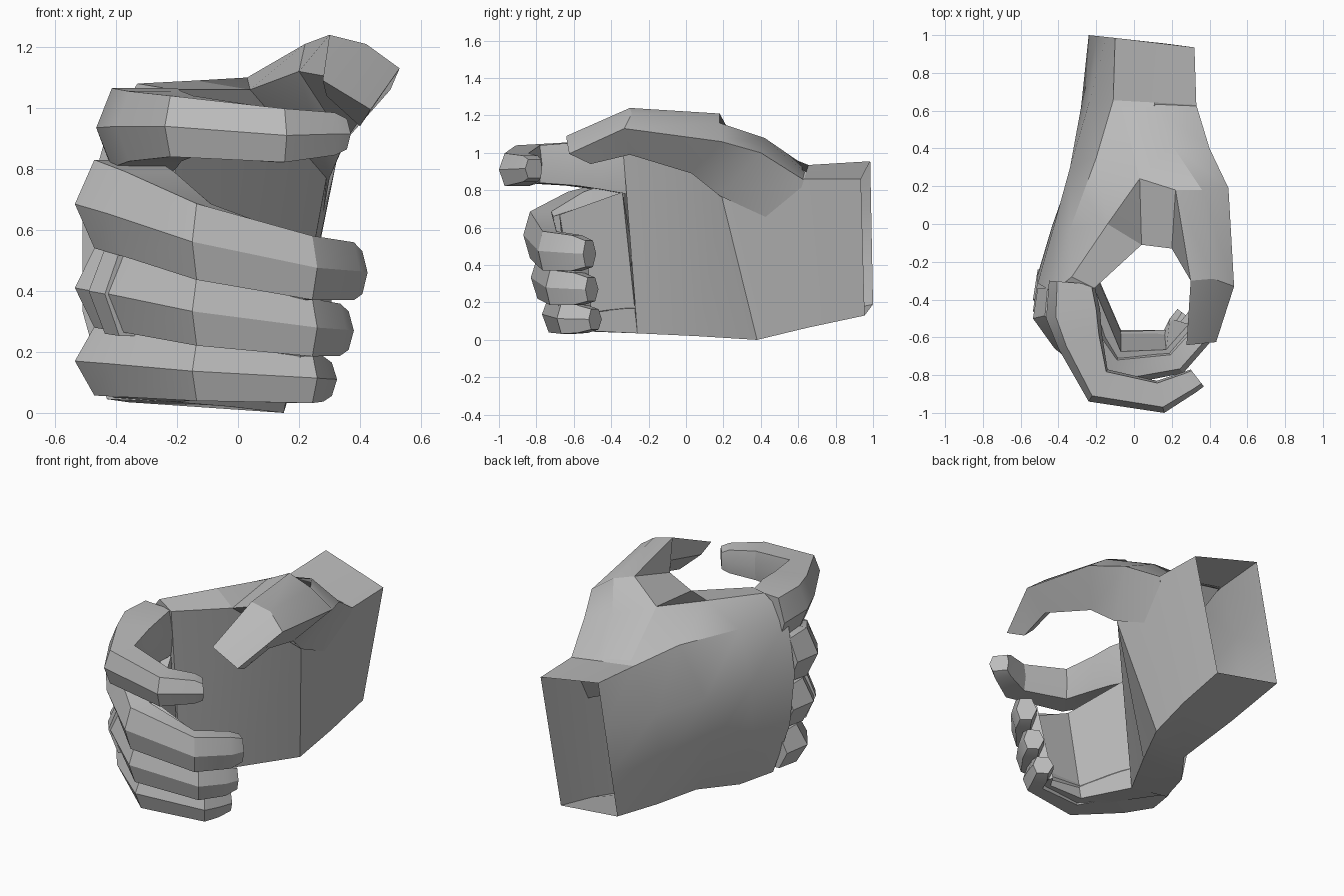
import bpy, bmesh, math
from mathutils import Vector

if "Cube" in bpy.data.objects:
    bpy.data.objects.remove(bpy.data.objects["Cube"], do_unlink=True)

grey = bpy.data.materials.new("plain_grey")
grey.use_nodes = True
COLOUR = (0.5, 0.5, 0.5, 1)
grey.diffuse_color = COLOUR
grey.node_tree.nodes["Principled BSDF"].inputs["Base Color"].default_value = COLOUR


def loft(name, rings, cap_start=True, cap_end=True, closed=False):
    """Skin a row of equal-sized cross-sections."""
    bm = bmesh.new()
    rows = [[bm.verts.new(p) for p in ring] for ring in rings]
    n = len(rows[0])
    pairs = list(zip(rows, rows[1:]))
    if closed:
        pairs.append((rows[-1], rows[0]))
    for a, b in pairs:
        for i in range(n):
            j = (i + 1) % n
            bm.faces.new((a[i], a[j], b[j], b[i]))
    if cap_start:
        bm.faces.new(rows[0])
    if cap_end:
        bm.faces.new(rows[-1])
    bmesh.ops.recalc_face_normals(bm, faces=bm.faces)
    mesh = bpy.data.meshes.new(name)
    bm.to_mesh(mesh)
    bm.free()
    mesh.materials.append(grey)
    obj = bpy.data.objects.new(name, mesh)
    bpy.context.collection.objects.link(obj)
    bpy.ops.object.select_all(action='DESELECT')
    obj.select_set(True)
    bpy.context.view_layer.objects.active = obj
    bpy.ops.object.shade_smooth_by_angle(angle=math.radians(25))


def finger_section(station, inner=.75, grow=1.0):
    """Six-sided section from outer xy, inner xy, centre height, half height."""
    ox, oy, ix, iy, z, h = station
    o, i = Vector((ox, oy, z)), Vector((ix, iy, z))
    mid = (o + i) / 2
    up = Vector((0, 0, h))
    pts = [o, o.lerp(i, .18) + up, o.lerp(i, inner) + up,
           i, o.lerp(i, inner) - up, o.lerp(i, .18) - up]
    return [mid + (p - mid) * grow for p in pts]


def blend(a, b, t):
    return [u + (v - u) * t for u, v in zip(a, b)]


def palm_section(bulge, inner_low, outer_low, outer_top, top, inner_top):
    """Palm section whose back swells outwards by the bulge."""
    low, high = Vector(outer_low), Vector(outer_top)
    swell = Vector((-bulge, 0, 0))
    return [inner_low, low, low.lerp(high, .33) + swell,
            low.lerp(high, .67) + swell, high, top, inner_top]


# Palm, from the open wrist to the knuckles
loft("palm", [
    palm_section(0, (.17, .955, .13), (-.24, 1, .19), (-.1, .985, .955),
                 (.11, .96, .908), (.32, .935, .86)),
    palm_section(.09, (.17, .65, .065), (-.23, .6, .11), (-.11, .655, .935),
                 (.11, .643, .898), (.33, .63, .86)),
    palm_section(.135, (.15, .38, 0), (-.21, .2, .04), (-.2, .35, .97),
                 (.03, .24, 1.1), (.29, .19, .77)),
    palm_section(.08, (-.02, .06, .02), (-.36, 0, .035), (-.34, -.03, .96),
                 (-.14, 0, 1.09), (.04, -.11, 1.06)),
    palm_section(.08, (-.2, -.26, .035), (-.43, -.22, .045), (-.43, -.36, .92),
                 (-.33, -.28, 1.08), (-.21, -.34, 1.06)),
], cap_start=False)

# Thumb, from its root at the wrist to the tip: ridge, crown, outer, low, web
loft("thumb", [
    [(-.1, .645, .925), (.11, .635, .895), (.33, .63, .855), (.27, .55, .6), (.0, .5, .7)],
    [(.03, .24, 1.1), (.2, .42, 1.08), (.4, .4, 1), (.3, .18, .77), (.04, -.11, 1.06)],
    [(.22, .18, 1.21), (.36, .18, 1.16), (.5, .19, 1.06), (.35, .03, .89), (.2, -.13, 1.12)],
    [(.3, -.3, 1.24), (.42, -.29, 1.21), (.53, -.33, 1.13), (.42, -.3, .99), (.31, -.3, 1.1)],
    [(.278, -.64, 1.09), (.29, -.64, 1.083), (.435, -.625, .995), (.4, -.51, .94), (.29, -.56, 1.04)],
])

# Index finger, raised to meet the thumb
index_path = [
    (-.45, -.3, -.21, -.32, .92, .14),
    (-.465, -.5, -.18, -.45, .935, .13),
    (-.40, -.66, -.17, -.58, .94, .115),
    (-.24, -.94, -.14, -.77, .94, .10),
    (.16, -1, .12, -.83, .91, .088),
    (.33, -.89, .26, -.785, .915, .07),
    (.37, -.86, .3, -.77, .915, .05)]
loft("index_finger", [finger_section(s, inner=.93) for s in index_path])

# Curl shared by the other fingers: outer xy, inner xy, share of drop, half height
CURL = [
    (-.51, -.34, -.22, -.33, 1, .13),
    (-.535, -.5, -.18, -.42, 1, .145),
    (-.42, -.66, -.14, -.51, .85, .14),
    (-.15, -.87, -.07, -.67, .45, .125),
    (.26, -.79, .17, -.66, .07, .105),
    (.4, -.63, .29, -.53, .02, .095),
    (.425, -.55, .33, -.48, 0, .07)]


def curled_finger(name, tip_z, drop, thickness, back, shorten):
    """Fit the shared curl to one finger and return its stations."""
    path = []
    for k, (ox, oy, ix, iy, share, h) in enumerate(CURL):
        dx = shorten if k > 4 else 0
        dy = back * (.3 if k > 4 else 1)
        path.append((ox - dx, oy + dy, ix - dx, iy + dy,
                     tip_z + drop * share, h * thickness))
    loft(name, [finger_section(s) for s in path])
    return path


curled_finger("middle_finger", .46, .225, 1, 0, 0)
ring_path = curled_finger("ring_finger", .27, .14, .9, .04, .045)
curled_finger("little_finger", .11, .06, .78, .1, .1)

# Flat inner side that joins the three curled fingers: inner top, inner low, outer low, outer top
loft("finger_inner_side", [
    [(-.21, -.34, .79), (-.2, -.26, .035), (-.42, -.21, .05), (-.4, -.34, .79)],
    [(-.07, -.675, .67), (-.07, -.56, .05), (-.1, -.67, .05), (-.1, -.78, .64)],
    [(.17, -.665, .56), (.16, -.56, .05), (.2, -.66, .05), (.21, -.74, .55)],
    [(.29, -.53, .53), (.19, -.5, .06), (.24, -.58, .06), (.34, -.6, .52)],
])


# Band worn on the ring finger
def band_section(t, grow):
    ox, oy, ix, iy, z, h = blend(ring_path[1], ring_path[2], t)
    return finger_section((ox, oy, *blend((ix, iy), (ox, oy), .15), z, h), grow=grow)


loft("ring_band", [band_section(t, g) for t, g in
                   ((.5, .95), (.5, 1.09), (.95, 1.09), (.95, .95))],
     cap_start=False, cap_end=False, closed=True)
